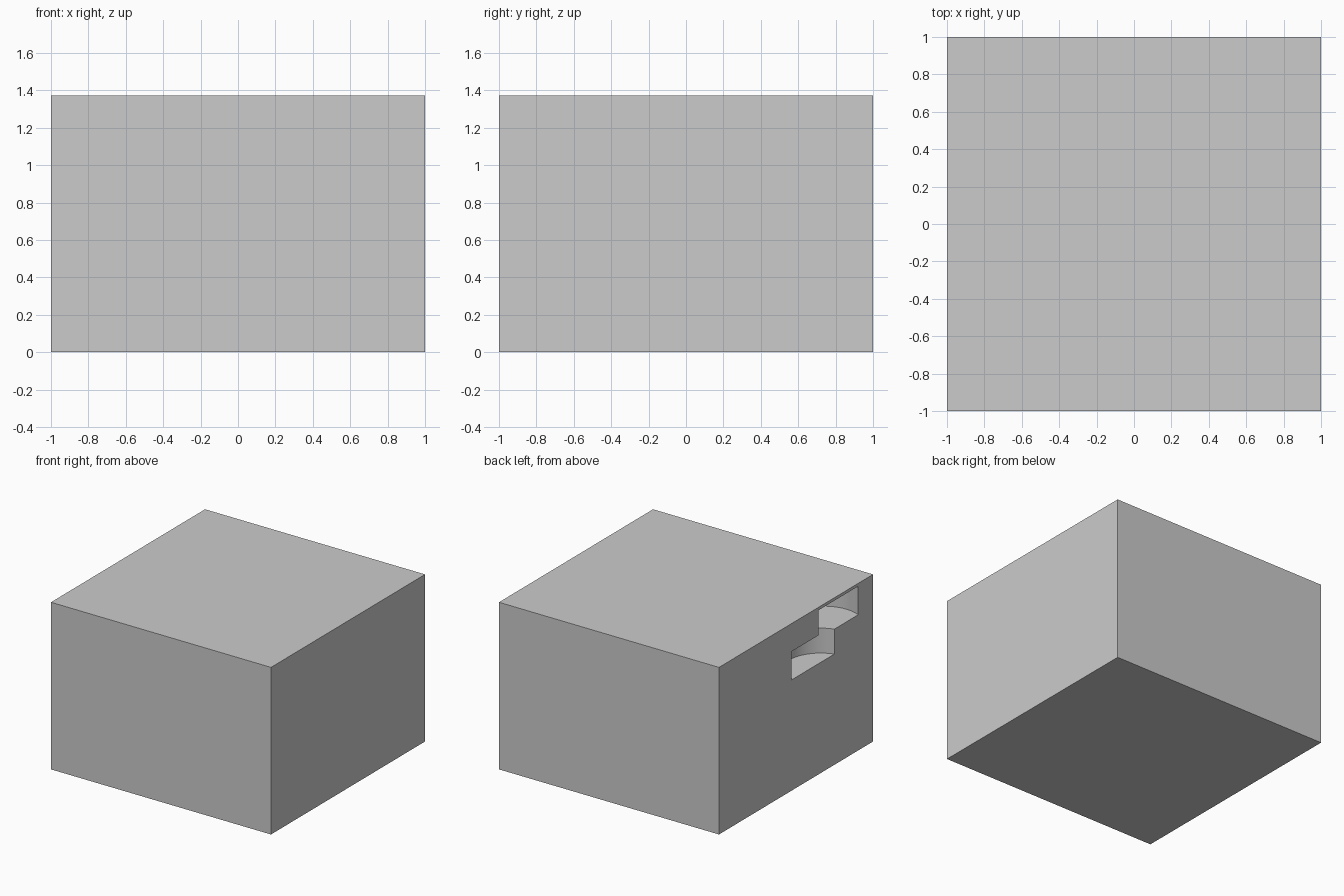
import bpy

if "Cube" in bpy.data.objects:
    bpy.data.objects.remove(bpy.data.objects["Cube"])

HEIGHT = 1.373
RADIUS = 0.287

# Solid block
bpy.ops.mesh.primitive_cube_add(size=1, location=(0, 0, HEIGHT / 2))
block = bpy.context.object
block.name = "block"
block.scale = (2, 2, HEIGHT)
bpy.ops.object.transform_apply(location=True, rotation=False, scale=True)


def cut_step(name, x, y, z0, z1):
    """Carve an upright round pocket out of the block."""
    bpy.ops.mesh.primitive_cylinder_add(
        vertices=64, radius=RADIUS, depth=z1 - z0, location=(x, y, (z0 + z1) / 2))
    cutter = bpy.context.object
    cutter.name = name
    cutter.hide_render = True
    bpy.context.view_layer.objects.active = block
    mod = block.modifiers.new(name, 'BOOLEAN')
    mod.operation = 'DIFFERENCE'
    mod.solver = 'EXACT'
    mod.object = cutter
    bpy.ops.object.modifier_apply(modifier=mod.name)
    bpy.data.objects.remove(cutter, do_unlink=True)


# Two round stepped pockets climbing along the left face
cut_step("lower_pocket", -1.072, -0.22, 0.91, 1.143)
cut_step("upper_pocket", -0.87, -0.55, 1.115, 1.349)

# Smooth pocket walls, sharp edges
bpy.ops.object.select_all(action='DESELECT')
block.select_set(True)
bpy.context.view_layer.objects.active = block
bpy.ops.object.shade_smooth_by_angle()
